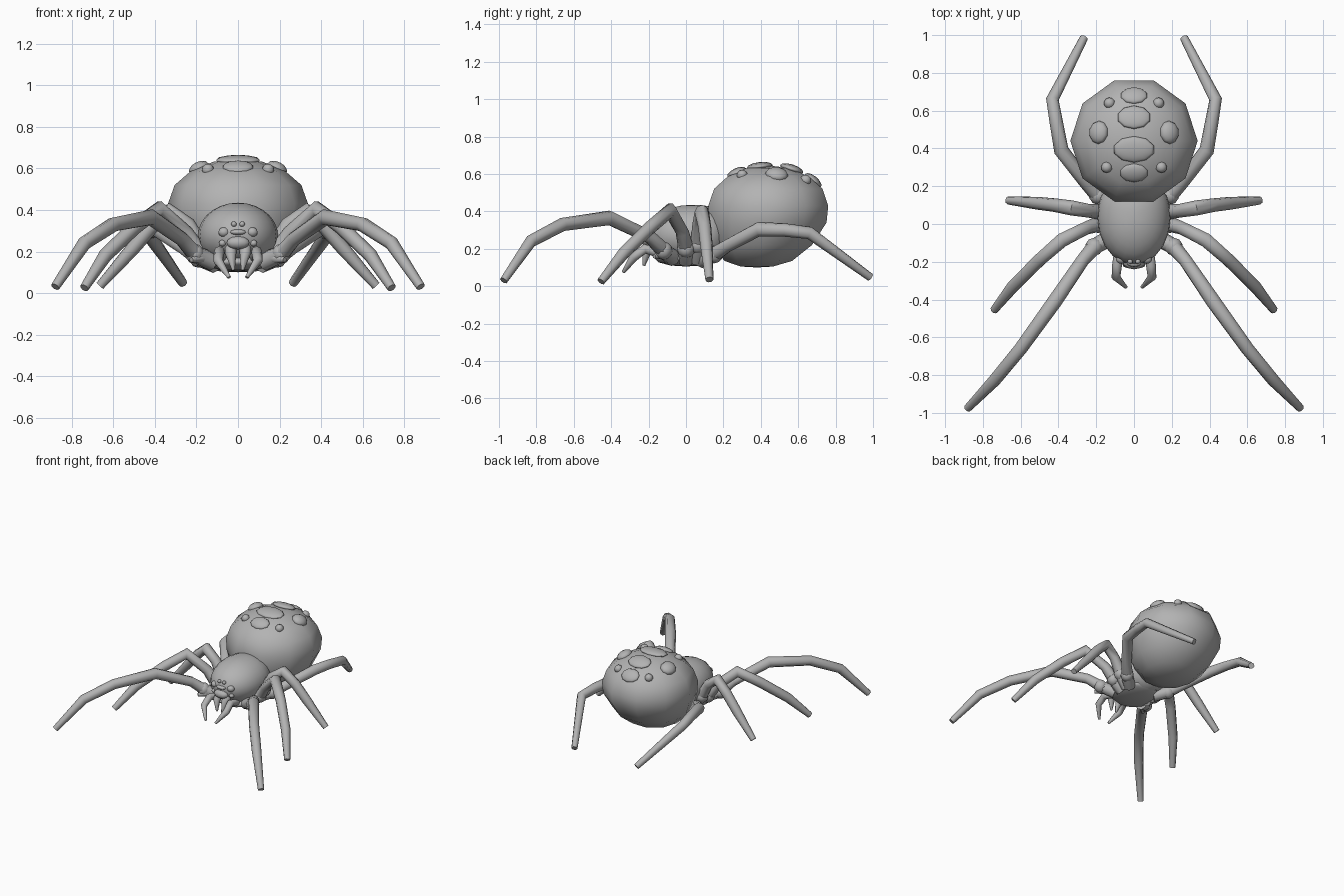
import bpy, math
from mathutils import Vector

old = bpy.data.objects.get("Cube")
if old:
    bpy.data.objects.remove(old)

grey = bpy.data.materials.new("plain grey")
grey.use_nodes = True
colour = (0.45, 0.45, 0.45, 1)
grey.diffuse_color = colour
grey.node_tree.nodes["Principled BSDF"].inputs["Base Color"].default_value = colour


def finish(obj, name, angle=60):
    obj.name = name
    obj.data.materials.clear()
    obj.data.materials.append(grey)
    bpy.ops.object.select_all(action="DESELECT")
    obj.select_set(True)
    bpy.context.view_layer.objects.active = obj
    bpy.ops.object.shade_smooth_by_angle(angle=math.radians(angle))
    return obj


def ball(name, centre, size, normal=None, segments=10, rings=6):
    bpy.ops.mesh.primitive_uv_sphere_add(segments=segments, ring_count=rings, location=centre)
    obj = bpy.context.object
    obj.scale = size
    if normal is not None:
        obj.rotation_euler = Vector((0, 0, 1)).rotation_difference(normal).to_euler()
    return finish(obj, name)


def tube(name, points, radii):
    """Round limb through the points with a radius at each joint."""
    curve = bpy.data.curves.new(name, "CURVE")
    curve.dimensions = "3D"
    curve.bevel_depth = 1
    curve.bevel_resolution = 2
    curve.use_fill_caps = True
    line = curve.splines.new("POLY")
    line.points.add(len(points) - 1)
    for knot, p, r in zip(line.points, points, radii):
        knot.co = (*p, 1)
        knot.radius = r
    obj = bpy.data.objects.new(name, curve)
    bpy.context.collection.objects.link(obj)
    bpy.ops.object.select_all(action="DESELECT")
    obj.select_set(True)
    bpy.context.view_layer.objects.active = obj
    bpy.ops.object.convert(target="MESH")
    return finish(bpy.context.object, name)


def both(side, p):
    return (side * p[0], p[1], p[2])


SIDES = (("left", 1), ("right", -1))

# Abdomen: ten-sided turned profile, leaning forward at the bottom
profile = [(0.12, 0.632), (0.23, 0.585), (0.305, 0.52), (0.337, 0.43),
           (0.33, 0.34), (0.28, 0.22), (0.19, 0.135), (0.09, 0.105)]
mid_y, count = 0.44, 10
verts, faces = [], []
for r, z in profile:
    lean = min(0, z - 0.35) * 0.25
    for i in range(count):
        a = math.tau * i / count
        verts.append((r * math.cos(a), mid_y + lean + r * math.sin(a), z))
for k in range(len(profile) - 1):
    for i in range(count):
        j = (i + 1) % count
        faces.append((k * count + i, (k + 1) * count + i, (k + 1) * count + j, k * count + j))
top, bottom = len(verts), len(verts) + 1
verts += [(0, mid_y, 0.645), (0, 0.38, 0.1)]
last = (len(profile) - 1) * count
for i in range(count):
    j = (i + 1) % count
    faces += [(top, i, j), (bottom, last + j, last + i)]
mesh = bpy.data.meshes.new("abdomen")
mesh.from_pydata(verts, [], faces)
abdomen = bpy.data.objects.new("abdomen", mesh)
bpy.context.collection.objects.link(abdomen)
finish(abdomen, "abdomen", 80)


# Raised spots laid on the abdomen
def spot(name, x, y, rx, ry, thick):
    hit, place, normal, _ = abdomen.ray_cast(Vector((x, y, 2)), Vector((0, 0, -1)))
    smooth = Vector((x / 0.34 ** 2, (y - mid_y) / 0.33 ** 2, (place.z - 0.37) / 0.27 ** 2))
    ball(name, place, (rx, ry, thick), smooth.normalized())


bpy.context.view_layer.update()
for n, (y, rx, ry) in enumerate([(0.27, 0.075, 0.055), (0.395, 0.11, 0.07),
                                 (0.565, 0.09, 0.065), (0.68, 0.072, 0.055)]):
    spot(f"middle_spot_{n + 1}", 0, y, rx, ry, 0.024)
for word, s in SIDES:
    spot(f"{word}_side_spot", s * 0.187, 0.485, 0.055, 0.062, 0.035)
    spot(f"{word}_front_dot", s * 0.145, 0.3, 0.03, 0.03, 0.028)
    spot(f"{word}_back_dot", s * 0.13, 0.64, 0.03, 0.03, 0.028)

# Head and thorax: full dome with a rounded front and boxier back
head = ball("head_thorax", (0, 0, 0), (1, 1, 1), segments=20, rings=14)
for v in head.data.vertices:
    x, y, z = v.co
    if y > 0:
        x *= 1 + 0.35 * y * y
        z *= 1 + 0.35 * y * y
    v.co = (0.193 * x, 0.03 + (0.2 if y > 0 else 0.245) * y, 0.275 + 0.16 * z)
ball("underside_plate", (0, 0.0, 0.15), (0.17, 0.17, 0.045), segments=12)

# Legs, with a swollen hip at each root
legs = {
    "front": [(0.12, -0.07, 0.15), (0.21, -0.12, 0.19), (0.27, -0.19, 0.26), (0.42, -0.41, 0.365),
              (0.6, -0.66, 0.33), (0.74, -0.83, 0.24), (0.88, -0.975, 0.03)],
    "second": [(0.11, 0, 0.14), (0.19, 0, 0.2), (0.25, -0.02, 0.29), (0.38, -0.085, 0.405),
               (0.5, -0.19, 0.315), (0.64, -0.33, 0.18), (0.74, -0.455, 0.025)],
    "third": [(0.11, 0.06, 0.14), (0.18, 0.065, 0.22), (0.24, 0.07, 0.33), (0.33, 0.085, 0.395),
              (0.42, 0.1, 0.315), (0.51, 0.11, 0.21), (0.665, 0.125, 0.035)],
    "back": [(0.11, 0.08, 0.14), (0.19, 0.15, 0.17), (0.255, 0.22, 0.215), (0.385, 0.39, 0.305),
             (0.41, 0.53, 0.3), (0.432, 0.66, 0.285), (0.265, 0.985, 0.048)],
}
radii = (0.045, 0.042, 0.036, 0.04, 0.036, 0.034, 0.022)
for word, s in SIDES:
    for leg, path in legs.items():
        tube(f"{word}_{leg}_leg", [both(s, p) for p in path], radii)
        ball(f"{word}_{leg}_hip", both(s, path[1]), (0.048, 0.048, 0.048))

# Face: eyes, jaws, fangs and feelers
ball("brow_bar", (0, -0.205, 0.293), (0.04, 0.022, 0.014))
ball("face_plate", (0, -0.205, 0.242), (0.058, 0.035, 0.032))
for word, s in SIDES:
    ball(f"{word}_upper_eye", both(s, (0.02, -0.198, 0.332)), (0.014, 0.014, 0.013))
    ball(f"{word}_large_eye", both(s, (0.068, -0.185, 0.293)), (0.028, 0.026, 0.024))
    ball(f"{word}_lower_eye", both(s, (0.075, -0.185, 0.24)), (0.018, 0.018, 0.016))
    tube(f"{word}_jaw", [both(s, p) for p in [(0.035, -0.16, 0.23), (0.035, -0.21, 0.19),
                                              (0.022, -0.225, 0.11)]], (0.03, 0.027, 0.007))
    tube(f"{word}_feeler", [both(s, p) for p in [(0.08, -0.13, 0.17), (0.09, -0.22, 0.2),
                                                 (0.095, -0.28, 0.155), (0.042, -0.335, 0.075)]],
         (0.024, 0.026, 0.024, 0.009))
    tube(f"{word}_hip_spur", [both(s, p) for p in [(0.17, -0.11, 0.17), (0.225, -0.17, 0.16)]],
         (0.03, 0.012))
